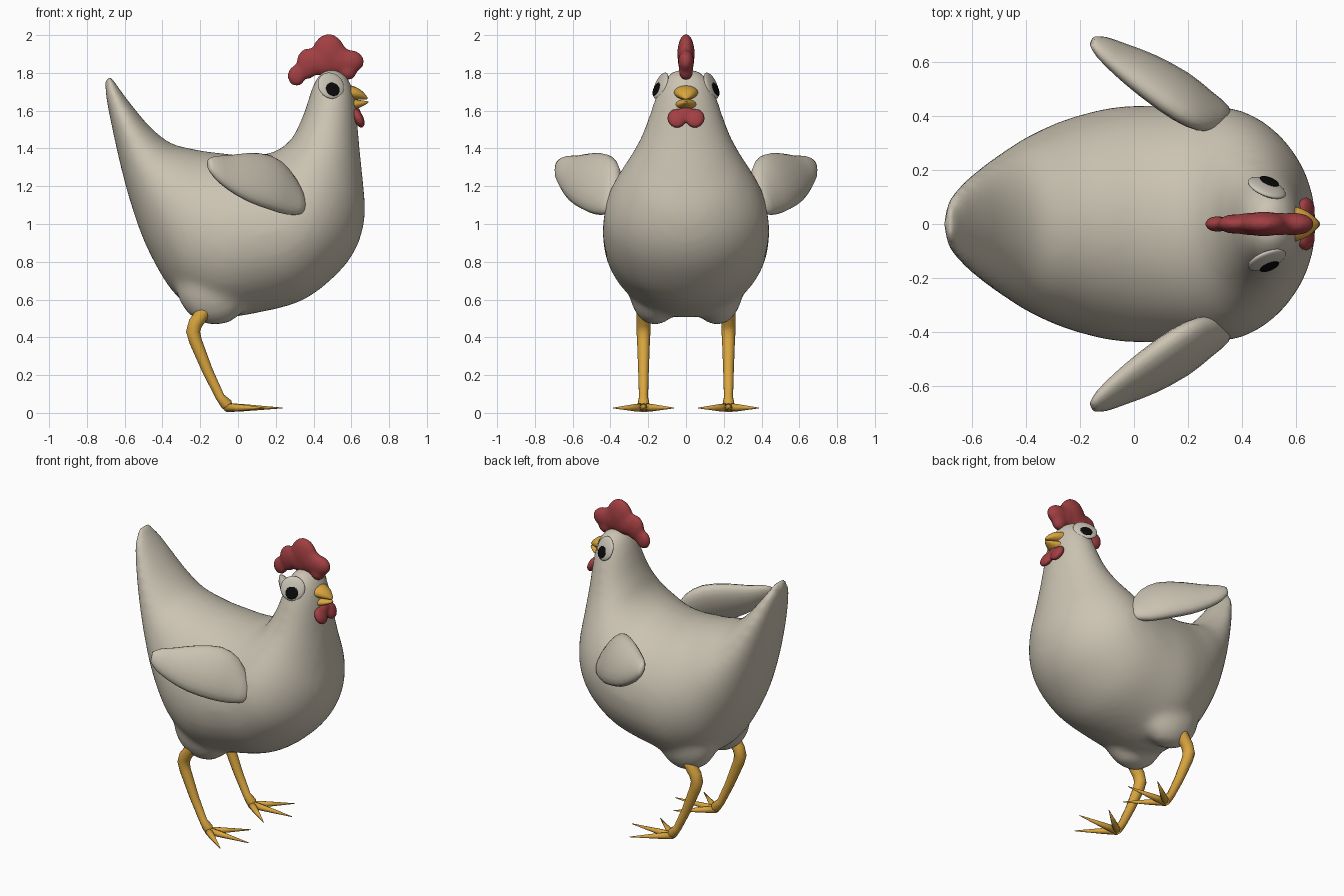
import bpy, bmesh, math
from mathutils import Vector, Matrix

if "Cube" in bpy.data.objects:
    bpy.data.objects.remove(bpy.data.objects["Cube"])


def material(name, rgb):
    m = bpy.data.materials.new(name)
    m.diffuse_color = (*rgb, 1)
    m.use_nodes = True
    m.node_tree.nodes["Principled BSDF"].inputs["Base Color"].default_value = m.diffuse_color
    return m


FEATHER = material("cream feather", (0.60, 0.55, 0.45))
EYE = material("eye white", (0.60, 0.56, 0.48))
RED = material("comb red", (0.36, 0.05, 0.055))
YELLOW = material("beak yellow", (0.70, 0.38, 0.05))
BLACK = material("pupil black", (0.003, 0.003, 0.003))


def finish(bm, name, mat, voxel=0, smooth=0):
    """Turn a bmesh into a smooth shaded object, optionally fusing overlapping parts."""
    bmesh.ops.recalc_face_normals(bm, faces=bm.faces)
    me = bpy.data.meshes.new(name)
    bm.to_mesh(me)
    bm.free()
    me.materials.append(mat)
    me.shade_smooth()
    ob = bpy.data.objects.new(name, me)
    bpy.context.collection.objects.link(ob)
    if voxel:
        r = ob.modifiers.new("fuse", 'REMESH')
        r.mode, r.voxel_size, r.use_smooth_shade = 'VOXEL', voxel, True
        s = ob.modifiers.new("soften", 'SMOOTH')
        s.factor, s.iterations = 0.5, smooth
    return ob


def loft(bm, rings):
    """Skin a list of closed rings and cap both ends."""
    rows = [[bm.verts.new(p) for p in ring] for ring in rings]
    n = len(rows[0])
    for a, b in zip(rows, rows[1:]):
        for i in range(n):
            bm.faces.new((a[i], a[(i + 1) % n], b[(i + 1) % n], b[i]))
    bm.faces.new(rows[0][::-1])
    bm.faces.new(rows[-1])


def refine(rows, k=4):
    """Catmull-Rom interpolation of rows of numbers, k steps per span."""
    pad = [rows[0]] + list(rows) + [rows[-1]]
    out = []
    for a, b, c, d in zip(pad, pad[1:], pad[2:], pad[3:]):
        for j in range(k):
            t = j / k
            out.append([q + .5 * t * (r - p + t * (2 * p - 5 * q + 4 * r - s + t * (3 * (q - r) + s - p)))
                        for p, q, r, s in zip(a, b, c, d)])
    return out + [rows[-1]]


def oval(center, u, v, n=24):
    c, u, v = Vector(center), Vector(u), Vector(v)
    return [c + u * math.cos(2 * math.pi * i / n) + v * math.sin(2 * math.pi * i / n) for i in range(n)]


def ball(bm, center, radii, rot=Matrix(), seg=24):
    m = Matrix.Translation(center) @ rot @ Matrix.Diagonal((*radii, 1))
    bmesh.ops.create_uvsphere(bm, u_segments=seg, v_segments=seg // 2, radius=1, matrix=m)


def tube(bm, path, n=12):
    """Round tube along (x, y, z, radius) points."""
    pts = [Vector(p[:3]) for p in path]
    rings = []
    for i, p in enumerate(pts):
        t = (pts[min(i + 1, len(pts) - 1)] - pts[max(i - 1, 0)]).normalized()
        u = t.cross(Vector((0, 1, 0.01))).normalized()
        rings.append(oval(p, u * path[i][3], t.cross(u) * path[i][3], n))
    loft(bm, rings)


# Body: rings fan from the tail tip, under the belly and up to the head
# (back x, back z, belly x, belly z, half width)
body_rings = [
    (-.675, 1.79, -.705, 1.765, .05), (-.64, 1.735, -.70, 1.68, .11), (-.57, 1.64, -.665, 1.50, .165),
    (-.47, 1.52, -.62, 1.30, .22), (-.36, 1.43, -.565, 1.10, .275), (-.25, 1.40, -.48, .87, .335),
    (-.17, 1.385, -.345, .64, .385), (-.08, 1.375, -.20, .535, .42), (0, 1.365, -.08, .505, .437),
    (.09, 1.365, .08, .525, .44), (.17, 1.375, .33, .59, .44), (.24, 1.41, .515, .725, .425),
    (.29, 1.46, .625, .87, .375), (.32, 1.52, .672, 1.04, .31), (.35, 1.59, .662, 1.22, .25),
    (.375, 1.67, .642, 1.42, .20), (.395, 1.73, .63, 1.57, .168), (.42, 1.78, .615, 1.69, .135),
    (.455, 1.815, .585, 1.77, .092), (.49, 1.825, .54, 1.81, .045)]
bm = bmesh.new()
rings = []
for tx, tz, bx, bz, w in refine(body_rings):
    top, low = Vector((tx, 0, tz)), Vector((bx, 0, bz))
    rings.append(oval((top + low) / 2, (top - low) / 2, (0, w, 0), 40))
loft(bm, rings)
for s in (-1, 1):  # thighs
    ball(bm, (-.13, s * .165, .675), (.20, .14, .215), Matrix.Rotation(-.3, 4, 'Y'))
finish(bm, "body", FEATHER, 0.022, 14)

# Comb: fused flat lobes
bm = bmesh.new()
for x, z, rx, rz, ry in ((.31, 1.785, .049, .057, .03), (.37, 1.85, .062, .082, .036), (.48, 1.90, .09, .107, .046),
                         (.59, 1.86, .079, .062, .043), (.58, 1.81, .05, .05, .038), (.45, 1.86, .12, .075, .043),
                         (.53, 1.87, .07, .08, .043)):
    ball(bm, (x, 0, z), (rx, ry, rz))
finish(bm, "comb", RED, 0.011, 8)

# Wattle: two fused drops under the beak
bm = bmesh.new()
for s in (-1, 1):
    ball(bm, (.637, s * .048, 1.56), (.027, .052, .055), Matrix.Rotation(-.45, 4, 'Y'))
ball(bm, (.622, 0, 1.58), (.03, .055, .04))
finish(bm, "wattle", RED, 0.009, 4)

# Beak halves: (x, middle z, half width, half height)
for name, sections in (
        ("upper_beak", ((.55, 1.695, .062, .042), (.60, 1.695, .064, .038), (.645, 1.686, .045, .028),
                        (.675, 1.672, .020, .013), (.686, 1.665, .004, .004))),
        ("lower_beak", ((.55, 1.632, .058, .034), (.60, 1.632, .060, .031), (.645, 1.636, .040, .020),
                        (.68, 1.643, .016, .008), (.69, 1.646, .003, .003)))):
    bm = bmesh.new()
    loft(bm, [oval((x, 0, z), (0, w, 0), (0, 0, h), 16) for x, z, w, h in refine(sections, 2)])
    finish(bm, name, YELLOW)

# Wing sections: (x, y, low z, high z, half thickness, outward lean of the lower edge)
wing = [(.352, .385, 1.075, 1.12, .015, .01), (.33, .395, 1.052, 1.19, .04, .03), (.26, .42, 1.05, 1.30, .06, .055),
        (.17, .475, 1.075, 1.365, .07, .065), (.05, .55, 1.12, 1.375, .065, .055), (-.05, .61, 1.18, 1.363, .05, .04),
        (-.12, .655, 1.24, 1.36, .035, .025), (-.155, .677, 1.29, 1.345, .016, .01)]
for side, s in (("left", 1), ("right", -1)):
    bm = bmesh.new()
    loft(bm, [oval((x, s * y, (a + b) / 2), (0, -s * k, (b - a) / 2), (.54 * h, s * .84 * h, 0), 20)
              for x, y, a, b, h, k in refine(wing, 2)])
    finish(bm, side + "_wing", FEATHER)

    # Eye disc and pupil, facing out, forward and up
    face = Vector((.35, s * .86, .37)).normalized()
    rot = face.to_track_quat('Z', 'Y').to_matrix().to_4x4()
    down = (Vector((0, 0, -1)) + face * face.z).normalized()
    eye = Vector((.492, s * .134, 1.732))
    bm = bmesh.new()
    ball(bm, eye, (.075, .075, .018), rot)
    finish(bm, side + "_eye", EYE)
    bm = bmesh.new()
    ball(bm, eye + face * .0175 + down * .027, (.038, .038, .005), rot)
    finish(bm, side + "_pupil", BLACK)

    # Leg with bent hock
    y = s * .225
    bm = bmesh.new()
    tube(bm, [(-.14, y, .60, .038), (-.185, y, .53, .038), (-.225, y, .475, .038), (-.238, y, .43, .037),
              (-.225, y, .38, .034), (-.16, y, .22, .028), (-.095, y, .085, .024), (-.06, y, .045, .032),
              (-.045, y, .018, .018)])
    # Toes: three forward, fanned
    for dx, dy in ((.235, 0), (.14, .16), (.14, -.16)):
        base, tip = Vector((-.06, y, .028)), Vector((dx, y + dy, .026))
        mid = base.lerp(tip, .3)
        tube(bm, [(*base, .024), (*mid, .019), (*tip, .002)], 8)
    finish(bm, side + "_leg", YELLOW)
